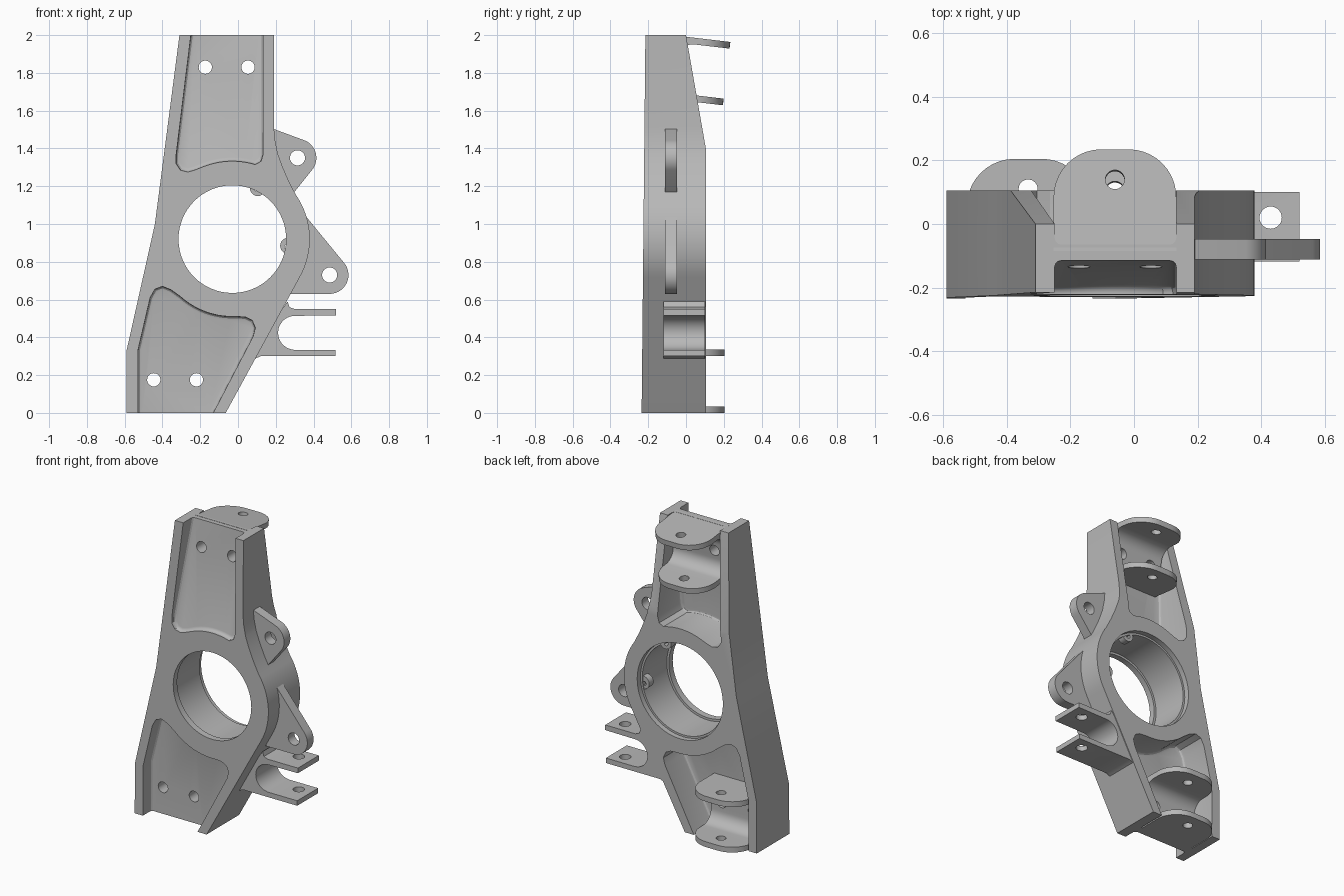
import bpy, bmesh, math
from math import cos, sin, radians

cube = bpy.data.objects.get("Cube")
if cube:
    bpy.data.objects.remove(cube, do_unlink=True)

metal = bpy.data.materials.new("plain grey metal")
metal.use_nodes = True
GREY = (0.48, 0.48, 0.48, 1)
metal.diffuse_color = GREY
metal.node_tree.nodes["Principled BSDF"].inputs["Base Color"].default_value = GREY

TILT = 0.118          # lean of the upper web and bracket
BORE = (-0.03, 0.92)  # centre of the bearing bore


def arc(cx, cy, r, a0, a1, n=10):
    steps = [radians(a0 + (a1 - a0) * i / n) for i in range(n + 1)]
    return [(cx + r * cos(a), cy + r * sin(a)) for a in steps]


def circle(cx, cy, r, n=32):
    return arc(cx, cy, r, 0, 360, n)[:-1]


def prism(name, pts, axis, lo, hi, floor=None, warp=None):
    """Extrude a 2D outline along an axis; floor rounds one end, warp moves points."""
    place = {"x": lambda p, t: (t, p[0], p[1]),
             "y": lambda p, t: (p[0], t, p[1]),
             "z": lambda p, t: (p[0], p[1], t)}[axis]
    bm = bmesh.new()
    ends = [[bm.verts.new(place(p, t)) for p in pts] for t in (lo, hi)]
    caps = [bm.faces.new(ring) for ring in ends]
    for i in range(len(pts)):
        j = (i + 1) % len(pts)
        bm.faces.new((ends[0][i], ends[0][j], ends[1][j], ends[1][i]))
    bmesh.ops.recalc_face_normals(bm, faces=bm.faces)
    if floor is not None:
        bmesh.ops.bevel(bm, geom=list(caps[floor].edges), offset=0.02, segments=3,
                        profile=0.5, affect="EDGES")
    if warp:
        for v in bm.verts:
            v.co = warp(*v.co)
    mesh = bpy.data.meshes.new(name)
    bm.to_mesh(mesh)
    bm.free()
    mesh.materials.append(metal)
    obj = bpy.data.objects.new(name, mesh)
    bpy.context.collection.objects.link(obj)
    return obj


def combine(obj, cutters, operation="DIFFERENCE"):
    bpy.context.view_layer.objects.active = obj
    for c in cutters:
        c.hide_render = True
        mod = obj.modifiers.new("cut", "BOOLEAN")
        mod.operation, mod.solver, mod.object = operation, "EXACT", c
        bpy.ops.object.modifier_apply(modifier=mod.name)
        bpy.data.objects.remove(c, do_unlink=True)


def lean_web(x, y, z):
    return (x, y + TILT * (z - 2), z)


def lean_bracket(x, y, z):
    return (x, y + TILT * (z - 2), z - TILT * (y + 0.065))


def bolt_holes(cx, z):
    return [prism("cutter", circle(cx + s * 0.113, z, 0.035), "y", -0.4, 0.4)
            for s in (-1, 1)]


# Upright body: side outline with the bearing ring bulging on the left
outline = [(-0.59, 0), (-0.065, 0)] + arc(*BORE, 0.41, -30, 35, 16) + [
    (0.27, 1.225), (0.237, 1.3), (0.21, 1.375), (0.195, 1.45), (0.19, 1.52),
    (0.19, 2), (-0.31, 2), (-0.44, 1), (-0.59, 0.33)]
body = prism("upright_body", outline, "y", -0.235, 0.105)
bm = bmesh.new()
bm.from_mesh(body.data)
bmesh.ops.bisect_plane(bm, geom=bm.verts[:] + bm.edges[:] + bm.faces[:],
                       plane_co=(0, 0, 1.4), plane_no=(0, 0, 1))
for v in bm.verts:
    if v.co.y < 0:
        v.co.y += 0.01 * v.co.z
    elif v.co.z > 1.4:
        v.co.y -= 0.105 * (v.co.z - 1.4) / 0.6
bm.to_mesh(body.data)
bm.free()

# Pockets on both faces, leaving a thin web between the flanges
upper = [(-0.225, 2.2), (-0.327, 1.37), (-0.328, 1.32), (-0.305, 1.285),
         (-0.265, 1.275), (-0.225, 1.287)] + arc(*BORE, 0.413, 112, 73) + [
         (0.122, 1.332), (0.133, 1.37), (0.133, 2.2)]
lower = [(-0.53, -0.2), (-0.53, 0.33), (-0.465, 0.61), (-0.44, 0.655),
         (-0.4, 0.67), (-0.355, 0.652)] + arc(*BORE, 0.41, 228, 273) + [
         (0.04, 0.507), (0.075, 0.49), (0.092, 0.45), (0.08, 0.405), (-0.235, -0.2)]
combine(body, [
    prism("cutter", upper, "y", -0.4, -0.115, 1, lean_web),
    prism("cutter", upper, "y", -0.065, 0.4, 0, lean_web),
    prism("cutter", lower, "y", -0.4, -0.145, 1),
    prism("cutter", lower, "y", -0.095, 0.4, 0)])

# Stepped bearing bore
combine(body, [prism("cutter", circle(*BORE, r, 64), "y", lo, hi)
               for r, lo, hi in ((0.285, -0.4, 0.4), (0.3, -0.185, 0.41), (0.313, 0.07, 0.42))])
combine(body, bolt_holes(-0.06, 1.83) + bolt_holes(-0.333, 0.175))
parts = [body]


# Double-tab clevis brackets on the back
def bracket(name, cx, y0, z0, bolt_z, warp=None):
    w, r, end = 0.193, 0.15, y0 + 0.3
    side = [(-0.02, 0), (0.3, 0), (0.3, 0.035)] + arc(0.115, 0.115, 0.08, 270, 180) \
        + arc(0.115, 0.22, 0.08, 180, 90) + [(0.3, 0.3), (0.3, 0.335), (-0.02, 0.335)]
    side = [(y0 + u, z0 + v) for u, v in side]
    plan = [(cx - w, y0 - 0.1), (cx + w, y0 - 0.1)] \
        + arc(cx + w - r, end - r, r, 0, 90) + arc(cx - w + r, end - r, r, 90, 180)
    obj = prism(name, side, "x", cx - 0.3, cx + 0.3)
    combine(obj, [prism("cutter", plan, "z", z0 - 0.2, z0 + 0.6)], "INTERSECT")
    combine(obj, [prism("cutter", circle(cx, y0 + 0.205, 0.03), "z", z0 - 0.2, z0 + 0.6)])
    if warp:
        for v in obj.data.vertices:
            v.co = warp(*v.co)
    combine(obj, bolt_holes(cx, bolt_z))
    parts.append(obj)


bracket("upper_bracket", -0.06, -0.065, 1.664, 1.83, lean_bracket)
bracket("lower_bracket", -0.333, -0.095, 0, 0.175)


# Drilled side lugs
def lug(name, root, tip, a0, a1):
    obj = prism(name, root + arc(*tip, 0.1, a0, a1, 14), "y", -0.112, -0.047)
    combine(obj, [prism("cutter", circle(*tip, 0.04), "y", -0.3, 0.3)])
    parts.append(obj)


lug("upper_side_lug", [(0.17, 1.51), (0.17, 1.35), (0.27, 1.14), (0.295, 1.165)],
    (0.315, 1.35), -42, 68)
lug("lower_side_lug", [(0.36, 1.04), (0.33, 0.95), (0.31, 0.74), (0.25, 0.63)],
    (0.485, 0.73), -90, 40)

# Steering fork: two flat arms joined by a rounded root
fork_side = [(0.04, 0.26), (0.085, 0.285), (0.12, 0.3), (0.515, 0.3), (0.515, 0.333), (0.3, 0.333)] \
    + arc(0.302, 0.424, 0.09, 265, 95, 14) \
    + [(0.52, 0.516), (0.52, 0.55), (0.3, 0.55), (0.272, 0.56), (0.262, 0.59), (0.2, 0.5)]
fork = prism("steering_fork", fork_side, "y", -0.118, 0.1)
combine(fork, [prism("cutter", circle(0.43, 0.02, 0.035), "z", 0.1, 0.8)])
parts.append(fork)

# Small screw bosses on the bore wall
for i, (x, z) in enumerate([(0.105, 1.19), (0.265, 0.885)]):
    boss = prism(f"bore_boss_{i + 1}", circle(x, z, 0.042, 24), "y", 0.02, 0.065)
    combine(boss, [prism("cutter", circle(x - 0.005, z - 0.005, 0.014, 16), "y", 0, 0.1)])
    parts.append(boss)

# Smooth the curved walls, keep the machined edges crisp
bpy.ops.object.select_all(action="DESELECT")
for obj in parts:
    obj.select_set(True)
bpy.context.view_layer.objects.active = body
bpy.ops.object.shade_smooth_by_angle(angle=radians(28))
